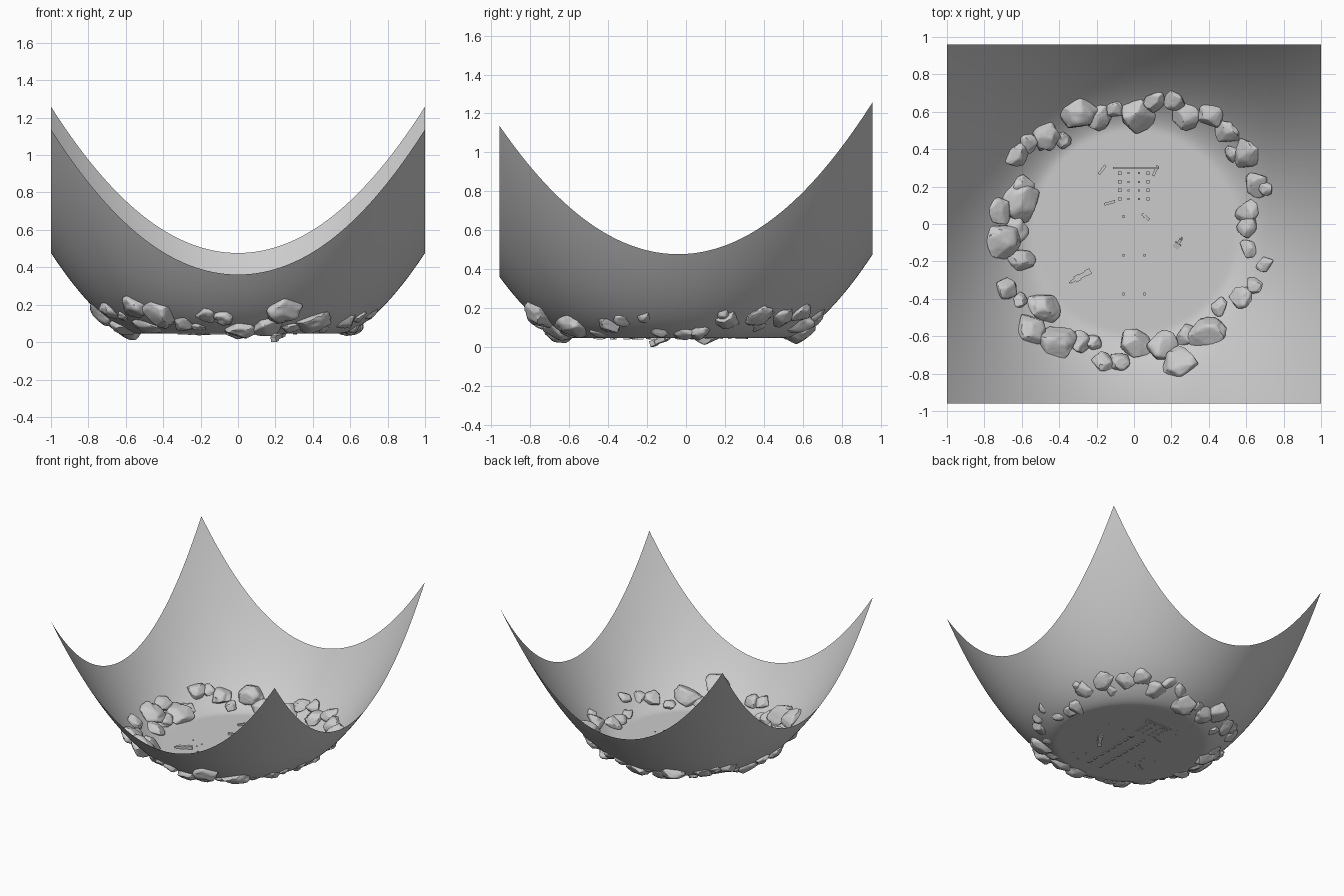
import bpy, bmesh, random
from math import radians, hypot, sin, cos
from mathutils import Vector, Matrix, noise

if "Cube" in bpy.data.objects:
    bpy.data.objects.remove(bpy.data.objects["Cube"])

random.seed(4)
FLOOR, CY, R0 = 0.045, -0.04, 0.55


def height(x, y):
    """Bowl profile: flat floor, then a steepening slope."""
    r = hypot(x, y - CY)
    return FLOOR + (1.53 * (r - R0) ** 1.585 if r > R0 else 0)


def finish(name, bm, angle=None):
    me = bpy.data.meshes.new(name)
    bm.to_mesh(me)
    bm.free()
    ob = bpy.data.objects.new(name, me)
    bpy.context.collection.objects.link(ob)
    if angle:
        bpy.ops.object.select_all(action='DESELECT')
        ob.select_set(True)
        bpy.context.view_layer.objects.active = ob
        bpy.ops.object.shade_smooth_by_angle(angle=radians(angle))
    return ob


def box(bm, loc, size, turn=0, tilt=0):
    m = (Matrix.Translation(loc) @ Matrix.Rotation(radians(turn), 4, 'Z')
         @ Matrix.Rotation(radians(tilt), 4, 'Y') @ Matrix.Diagonal((*size, 1)))
    bmesh.ops.create_cube(bm, size=1, matrix=m)


# Bowl-shaped terrain sheet
bm = bmesh.new()
bmesh.ops.create_grid(bm, x_segments=100, y_segments=100, size=1)
for v in bm.verts:
    v.co.y *= 0.96
    v.co.z = height(v.co.x, v.co.y)
finish("terrain_bowl", bm, 60)

# Ring of boulders: (x, y, radius) in hundredths
rocks = [(-31, 59, 9), (-19, 57, 6.5), (-10, 61, 4), (1, 58, 8.5), (11, 66, 5),
         (22, 66, 5), (28.5, 57, 7), (42, 57, 6), (49, 49, 6), (60, 36.5, 7),
         (53, 37.5, 4), (66, 21.5, 6), (70.5, 19, 4), (61, 6, 5.5), (60.5, -1, 5.5),
         (61, -13, 4), (70, -21.5, 4), (64, -33, 4), (57, -39, 5.5), (45.5, -44.5, 4),
         (39, -57.5, 8.5), (28.5, -59.5, 5), (24.5, -75, 8.5), (15, -65.5, 8),
         (0.5, -64.5, 7.5), (-7, -74, 5.5), (-16.5, -73.5, 5), (-21.5, -63, 4),
         (-29, -62.5, 5.5), (-42, -63, 9), (-55, -56.5, 7.5), (-48, -44.5, 7),
         (-60.5, -40.5, 3.5), (-68, -35, 6), (-60, -19, 6), (-70.5, -10, 8.5),
         (-64, -3, 6), (-71.5, 6.5, 6), (-60, 11, 9), (-58.5, 20.5, 5),
         (-62.5, 36, 6), (-57, 43, 4.5), (-48, 47, 6.5), (-38, 45, 4.5)]
for i, (x, y, r) in enumerate(rocks):
    x, y, r = x / 100, y / 100, r / 100
    bm = bmesh.new()
    bmesh.ops.create_icosphere(bm, subdivisions=4, radius=1)
    cuts = [(noise.random_unit_vector(), random.uniform(0.68, 0.88)) for _ in range(13)]
    seed = Vector((i * 7.3, i * 2.1, 0))
    e = 0.01
    n = Vector(((height(x - e, y) - height(x + e, y)) / (2 * e),
                (height(x, y - e) - height(x, y + e)) / (2 * e), 1.4))
    rot = n.to_track_quat('Z', 'Y') @ Matrix.Rotation(random.uniform(0, 6.28), 3, 'Z').to_quaternion()
    for v in bm.verts:
        p = v.co * (1.12 + 0.3 * noise.noise(v.co * 1.6 + seed))
        for d, k in cuts:                      # chop broad facets
            over = p.dot(d) - k
            if over > 0:
                p -= d * over * 0.85
        p = p * (1 + 0.04 * noise.noise(v.co * 5 + seed))
        v.co = rot @ Vector((p.x * 1.18, p.y * 1.1, p.z * 0.68)) * r + Vector((x, y, height(x, y) + 0.015))
    finish(f"boulder_{i + 1:02d}", bm, 40)

# Avenue of pillar bases, some with standing stumps
bm = bmesh.new()
for sx in (-0.055, 0.055):
    for k in range(8):
        y = 0.04 - k * 0.069
        box(bm, (sx, y, FLOOR), (0.016, 0.034, 0.014))
        if k in (0, 3, 6):
            box(bm, (sx, y, FLOOR + 0.012), (0.011, 0.015, 0.018))
finish("avenue_pillar_bases", bm)

# Hall of small columns
bm = bmesh.new()
for x, w in ((-0.077, 0.018), (-0.03, 0.011), (0.027, 0.011), (0.075, 0.018)):
    for y in (0.272, 0.225, 0.18, 0.134):
        box(bm, (x, y, FLOOR + 0.01), (w, w, 0.03))
finish("hall_columns", bm)

# Back wall and fallen slabs
bm = bmesh.new()
box(bm, (0.01, 0.3, FLOOR + 0.015), (0.245, 0.012, 0.04))
for x, y, length, turn in ((-0.17, 0.29, 0.06, 52), (0.115, 0.285, 0.06, 65),
                           (-0.13, 0.113, 0.06, 15), (0.062, 0.038, 0.05, -40)):
    box(bm, (x, y, FLOOR + 0.005), (length, 0.014, 0.02), turn)
finish("ruined_walls", bm)


def fallen_statue(name, x, y, z, turn, tilt):
    """Toppled figure: plinth, body, shoulders, head."""
    bm = bmesh.new()
    for off, size in ((-0.045, (0.03, 0.032, 0.03)), (-0.015, (0.05, 0.024, 0.022)),
                      (0.02, (0.03, 0.034, 0.024)), (0.045, (0.03, 0.016, 0.016)),
                      (0.062, (0.018, 0.008, 0.01))):
        box(bm, (off, 0, 0), size)
    m = (Matrix.Translation((x, y, z)) @ Matrix.Rotation(radians(turn), 4, 'Z')
         @ Matrix.Rotation(radians(tilt), 4, 'Y'))
    bm.transform(m)
    return finish(name, bm)


fallen_statue("fallen_statue_left", -0.285, -0.28, FLOOR + 0.008, 210, 0)
right = fallen_statue("fallen_statue_right", 0.22, -0.13, FLOOR, 57, -18)
right.location.z = -min(v.co.z for v in right.data.vertices)

# Scattered rubble on the floor
bm = bmesh.new()
for x, y in ((17, 8), (30, 7), (-31, -13), (-22, -15), (-17, -27), (-23, -20), (24, -42),
             (15, -47), (15, -37), (31, -5), (-5, 28), (4, 28), (8, 27), (25, -9)):
    box(bm, (x / 100, y / 100, FLOOR), (0.009, 0.008, 0.01), random.uniform(0, 90))
finish("rubble", bm)
